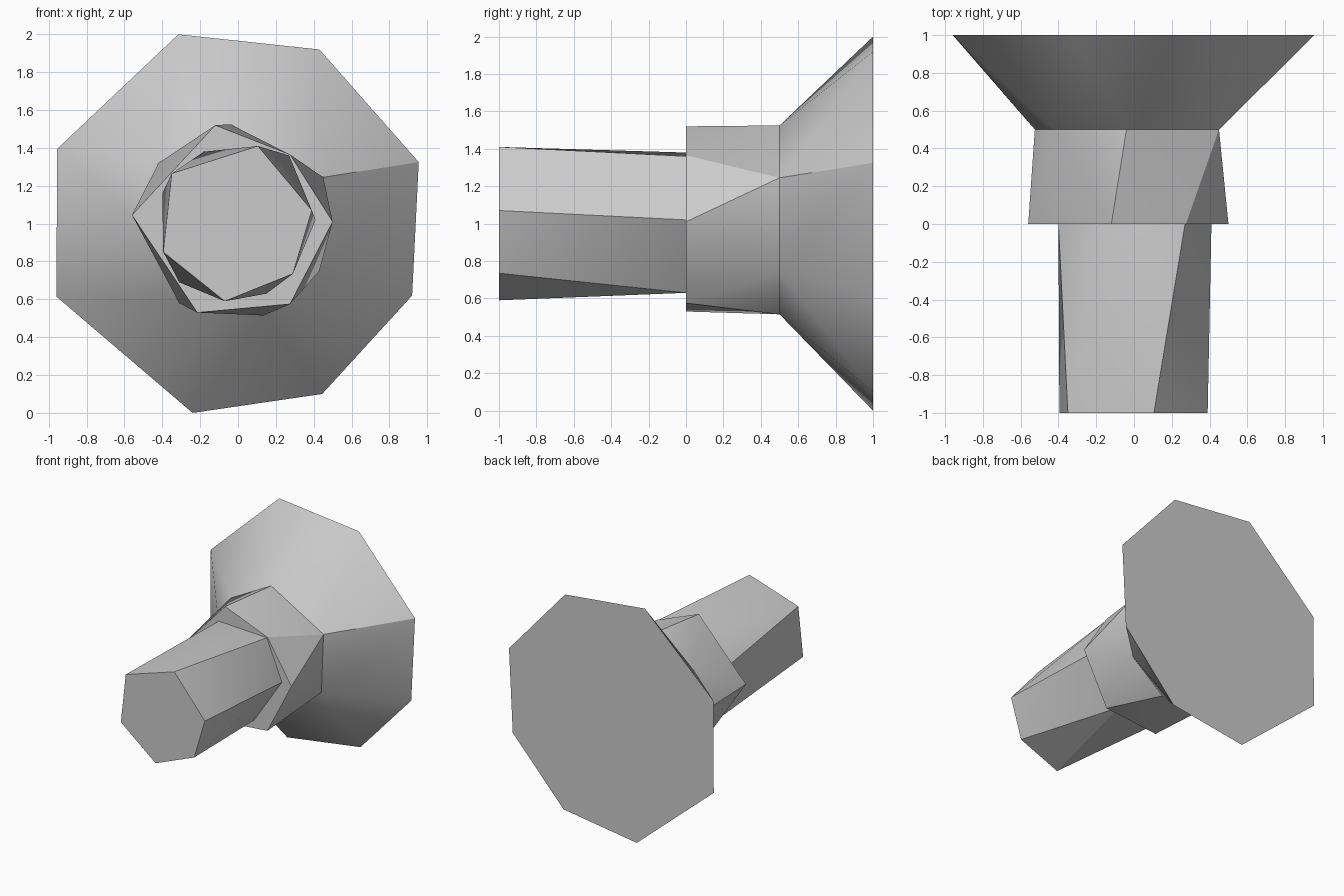
import bpy, bmesh, math

cube = bpy.data.objects.get("Cube")
if cube:
    bpy.data.objects.remove(cube, do_unlink=True)

# One plain grey for the whole model
grey = bpy.data.materials.new("light_grey")
grey.use_nodes = True
colour = (0.6, 0.6, 0.6, 1)
grey.diffuse_color = colour
grey.node_tree.nodes["Principled BSDF"].inputs["Base Color"].default_value = colour


def twisted_section(name, front, front_y, back, back_y):
    """Solid faceted section skinned between two (x, z) polygons."""
    bm = bmesh.new()
    for ring, y in ((front, front_y), (back, back_y)):
        for x, z in ring:
            bm.verts.new((x, y, z))
    bmesh.ops.convex_hull(bm, input=bm.verts[:])
    # Merge the flat end caps into single polygons
    bmesh.ops.dissolve_limit(bm, angle_limit=math.radians(0.05),
                             verts=bm.verts[:], edges=bm.edges[:])
    bmesh.ops.recalc_face_normals(bm, faces=bm.faces[:])
    mesh = bpy.data.meshes.new(name)
    bm.to_mesh(mesh)
    bm.free()
    mesh.materials.append(grey)
    obj = bpy.data.objects.new(name, mesh)
    bpy.context.collection.objects.link(obj)
    bpy.ops.object.select_all(action='DESELECT')
    obj.select_set(True)
    bpy.context.view_layer.objects.active = obj
    bpy.ops.object.shade_smooth_by_angle(angle=math.radians(30))
    return obj


# Cross-sections from the tip to the flared base
rod_tip = [(0.105, 1.41), (0.39, 1.07), (0.29, 0.735),
           (-0.07, 0.59), (-0.395, 0.85), (-0.35, 1.265)]
rod_root = [(-0.18, 1.38), (0.27, 1.36), (0.41, 1.02),
            (0.15, 0.63), (-0.31, 0.69), (-0.4, 1.16)]
collar_front = [(-0.12, 1.52), (0.275, 1.365), (0.5, 1.01),
                (0.275, 0.575), (-0.215, 0.53), (-0.56, 1.045)]
collar_back = [(-0.04, 1.525), (0.45, 1.245), (0.43, 0.75), (0.135, 0.515),
               (-0.31, 0.58), (-0.525, 1.0), (-0.42, 1.32)]
base_rim = [(-0.315, 2.0), (0.43, 1.92), (0.955, 1.325), (0.92, 0.62),
            (0.445, 0.1), (-0.24, 0.0), (-0.96, 0.615), (-0.955, 1.395)]

twisted_section("rod", rod_tip, -1, rod_root, 0)
twisted_section("collar", collar_front, 0, collar_back, 0.5)
twisted_section("flared_base", collar_back, 0.5, base_rim, 1)
